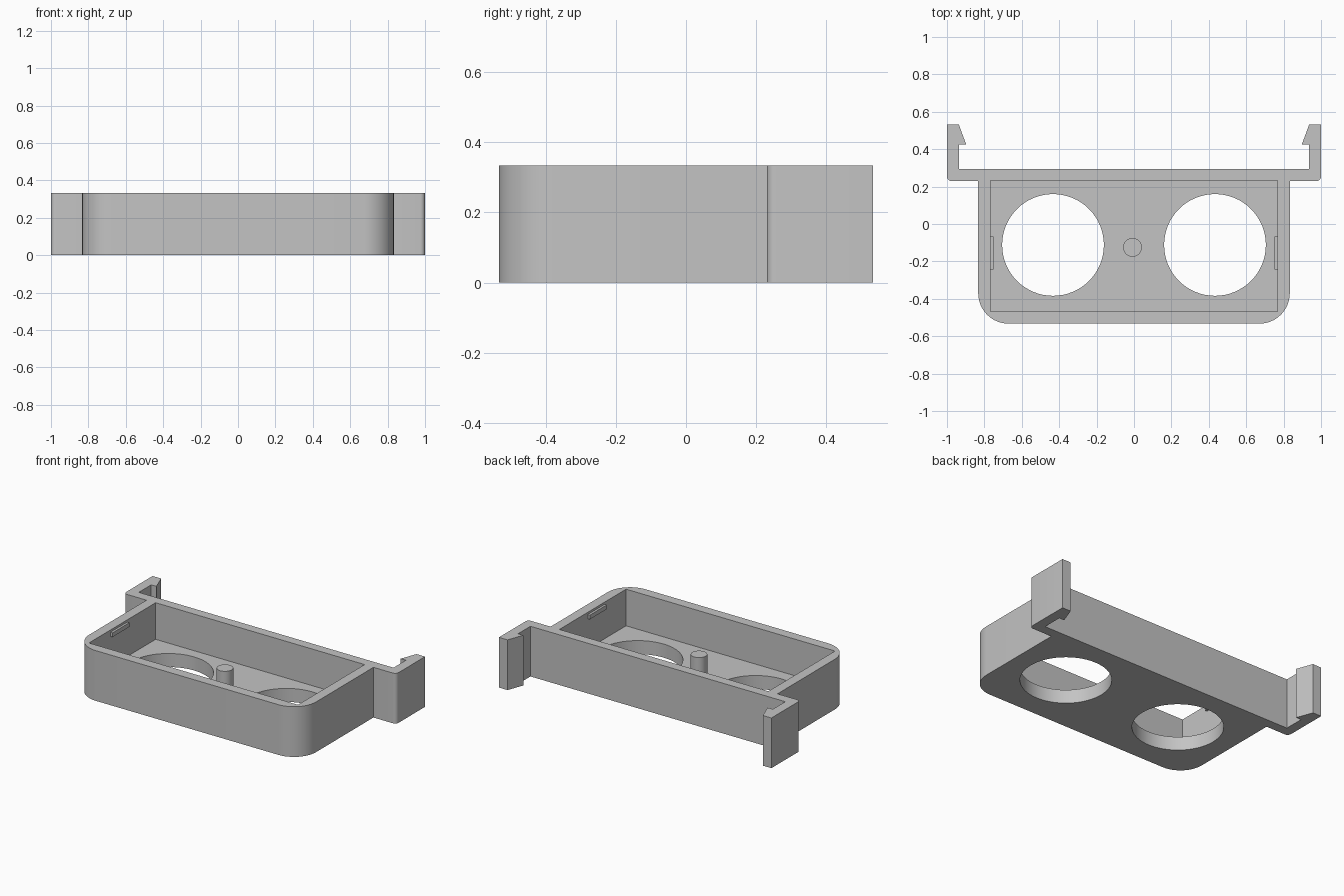
import bpy, bmesh
from math import sin, cos, radians

cube = bpy.data.objects.get("Cube")
if cube:
    bpy.data.objects.remove(cube, do_unlink=True)

HEIGHT = 0.333
FLOOR = 0.09

grey = bpy.data.materials.new("light grey plastic")
grey.use_nodes = True
COLOUR = (0.55, 0.55, 0.55, 1)
grey.diffuse_color = COLOUR
grey.node_tree.nodes["Principled BSDF"].inputs["Base Color"].default_value = COLOUR


def arc(cx, cy, r, start, end, steps):
    """Points along a circular arc, angles in degrees."""
    angles = [radians(start + (end - start) * i / steps) for i in range(steps + 1)]
    return [(cx + r * cos(a), cy + r * sin(a)) for a in angles]


def prism(name, outline, z0, z1):
    """Extrude a counter-clockwise outline in the ground plane."""
    bm = bmesh.new()
    face = bm.faces.new([bm.verts.new((x, y, z0)) for x, y in outline])
    out = bmesh.ops.extrude_face_region(bm, geom=[face])
    for v in out["geom"]:
        if isinstance(v, bmesh.types.BMVert):
            v.co.z = z1
    bmesh.ops.recalc_face_normals(bm, faces=bm.faces)
    mesh = bpy.data.meshes.new(name)
    bm.to_mesh(mesh)
    bm.free()
    mesh.materials.append(grey)
    obj = bpy.data.objects.new(name, mesh)
    bpy.context.collection.objects.link(obj)
    return obj


def rect(x0, x1, y0, y1):
    return [(x0, y0), (x1, y0), (x1, y1), (x0, y1)]


def activate(obj):
    bpy.ops.object.select_all(action="DESELECT")
    obj.select_set(True)
    bpy.context.view_layer.objects.active = obj


def cut(obj, cutter):
    cutter.hide_render = True
    mod = obj.modifiers.new("cut", "BOOLEAN")
    mod.operation = "DIFFERENCE"
    mod.solver = "EXACT"
    mod.object = cutter
    activate(obj)
    bpy.ops.object.modifier_apply(modifier=mod.name)
    bpy.data.objects.remove(cutter, do_unlink=True)


# Tray, back plate and hooked arms share one mirrored outline
half = arc(0.67, -0.37, 0.163, -90, 0, 12)
half += [(0.833, 0.23)]
half += arc(0.975, 0.255, 0.025, -90, 0, 5)
half += [(1, 0.533), (0.937, 0.533), (0.897, 0.425), (0.935, 0.425), (0.935, 0.295)]
outline = half + [(-x, y) for x, y in reversed(half)]
tray = prism("tray_with_clip_arms", outline, 0, HEIGHT)

# Open cavity and the two round floor holes
cut(tray, prism("cavity_cutter", rect(-0.767, 0.767, -0.467, 0.232), FLOOR, 0.5))
for side in (-1, 1):
    hole = arc(side * 0.433, -0.112, 0.272, 0, 360, 64)[:-1]
    cut(tray, prism("hole_cutter", hole, -0.1, 0.2))

# Locating peg on the floor
peg = prism("centre_peg", arc(-0.008, -0.125, 0.05, 0, 360, 32)[:-1], FLOOR - 0.01, 0.24)

# Small retaining ridges near the rim of the side walls
for name, side in (("right_ridge", -1), ("left_ridge", 1)):
    xs = sorted((side * 0.752, side * 0.775))
    prism(name, rect(xs[0], xs[1], -0.242, -0.066), 0.29, 0.318)

for obj in (tray, peg):
    activate(obj)
    bpy.ops.object.shade_smooth_by_angle(angle=radians(30))
